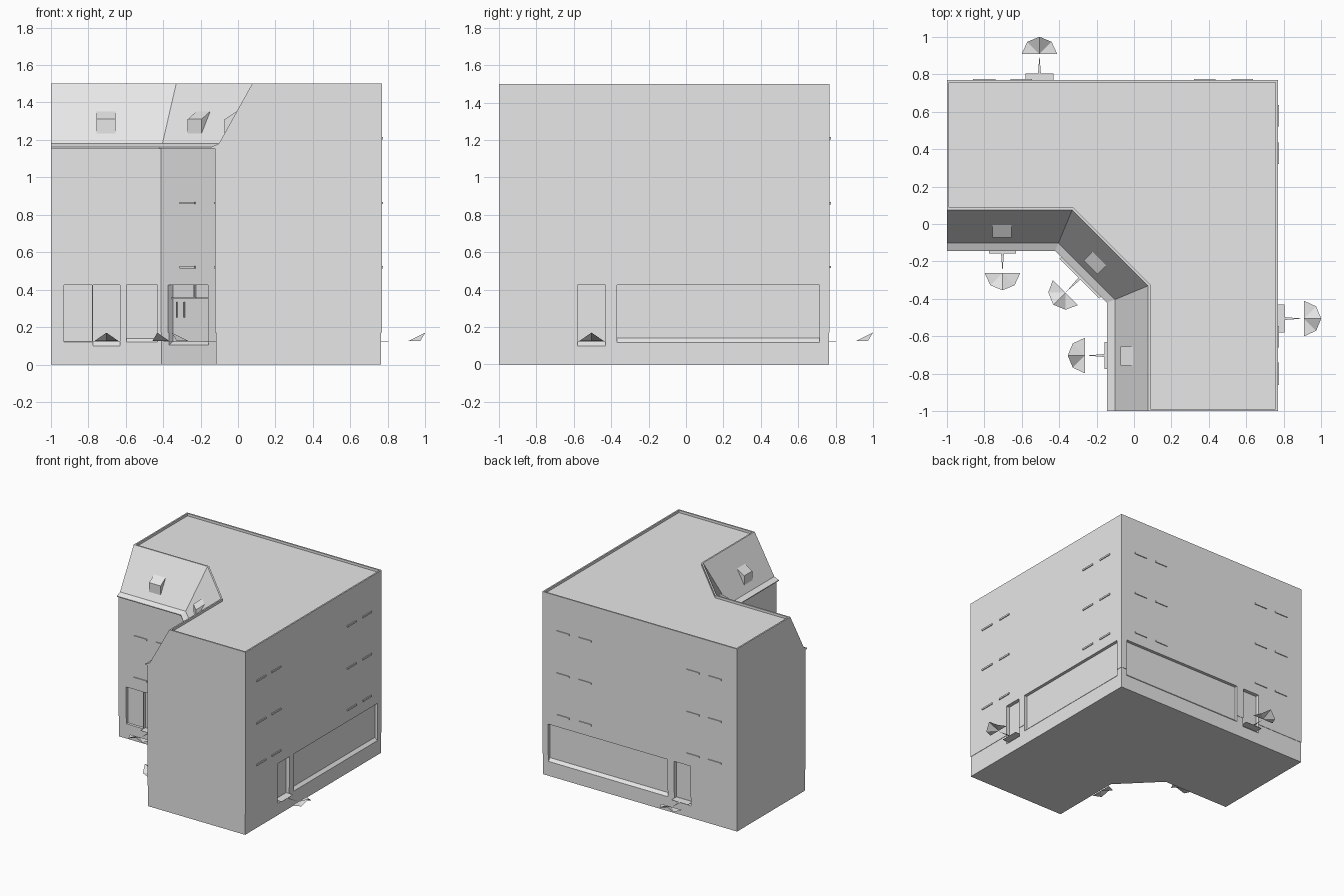
import bpy, bmesh
from mathutils import Vector

if "Cube" in bpy.data.objects:
    bpy.data.objects.remove(bpy.data.objects["Cube"])

S = 0.5 ** 0.5
INNER, OUTER = -0.122, 0.768

stone = bpy.data.materials.new("pale_stone")
stone.diffuse_color = (0.8, 0.8, 0.8, 1)
stone.use_nodes = True
stone.node_tree.nodes["Principled BSDF"].inputs["Base Color"].default_value = stone.diffuse_color

# Wall frames: origin on the wall, direction along it, direction outward
FRONT = (Vector((0, INNER, 0)), Vector((1, 0, 0)), Vector((0, -1, 0)))
LEFT = (Vector((INNER, 0, 0)), Vector((0, 1, 0)), Vector((-1, 0, 0)))
BACK = (Vector((0, OUTER, 0)), Vector((1, 0, 0)), Vector((0, 1, 0)))
RIGHT = (Vector((OUTER, 0, 0)), Vector((0, 1, 0)), Vector((1, 0, 0)))
CORNER = (Vector((INNER - 0.145, INNER - 0.145, 0)), Vector((S, -S, 0)), Vector((-S, -S, 0)))


def at(frame, u, d, z):
    o, along, out = frame
    return o + along * u + out * d + Vector((0, 0, z))


def make(name, bm):
    bmesh.ops.recalc_face_normals(bm, faces=bm.faces)
    me = bpy.data.meshes.new(name)
    bm.to_mesh(me)
    bm.free()
    ob = bpy.data.objects.new(name, me)
    bpy.context.collection.objects.link(ob)
    me.materials.append(stone)
    return ob


def prism(bm, frame, u0, u1, profile):
    """Extrude a (depth, height) profile along a wall."""
    ends = [[bm.verts.new(at(frame, u, d, z)) for d, z in profile] for u in (u0, u1)]
    n = len(profile)
    for i in range(n):
        j = (i + 1) % n
        bm.faces.new((ends[0][i], ends[0][j], ends[1][j], ends[1][i]))
    bm.faces.new(ends[0])
    bm.faces.new(ends[1][::-1])


def box(bm, frame, u0, u1, d0, d1, z0, z1):
    prism(bm, frame, u0, u1, [(d0, z0), (d1, z0), (d1, z1), (d0, z1)])


# Building body: stacked rings of the L-shaped plan with chamfered inner corner
def ring(bm, a, c, e, z):
    k = 0.29 + 0.586 * (a - INNER)
    pts = [(e, c), (c, c), (c, e), (a, e), (a, a - k), (a - k, a), (e, a)]
    return [bm.verts.new((x, y, z)) for x, y in pts]


bm = bmesh.new()
levels = [(-0.117, 0.765, -1, 0), (-0.117, 0.765, -1, 0.17),      # plinth
          (INNER, OUTER, -1, 0.17), (INNER, OUTER, -1, 1.153),    # walls
          (-0.143, OUTER, -1, 1.155), (-0.143, OUTER, -1, 1.162),  # eave
          (-0.102, OUTER, -1, 1.18), (0.076, OUTER, -1, 1.5),     # steep roof
          (0.088, 0.756, -0.988, 1.5), (0.088, 0.756, -0.988, 1.48)]  # rim
rings = [ring(bm, *lv) for lv in levels]
for lo, hi in zip(rings, rings[1:]):
    for i in range(7):
        j = (i + 1) % 7
        bm.faces.new((lo[i], lo[j], hi[j], hi[i]))
bm.faces.new(rings[0][::-1])
bm.faces.new(rings[-1])
body = make("building_body", bm)

# Door and shop window recesses with sloping bottoms
bm = bmesh.new()


def recess(frame, u0, u1, z0, z1, depth, rise):
    prism(bm, frame, u0, u1, [(0.03, z0 - rise), (0, z0), (-depth, z0 + rise),
                              (-depth, z1), (0.03, z1)])


for f in (BACK, RIGHT):
    recess(f, -0.58, -0.43, 0.095, 0.425, 0.03, 0.028)
    recess(f, -0.37, 0.715, 0.115, 0.425, 0.025, 0.025)
for f in (FRONT, LEFT):
    recess(f, -0.93, -0.779, 0.12, 0.425, 0.02, 0.004)
    recess(f, -0.775, -0.63, 0.095, 0.425, 0.03, 0.028)
    recess(f, -0.595, -0.43, 0.115, 0.425, 0.025, 0.025)
recess(CORNER, -0.15, 0.15, 0.1, 0.425, 0.035, 0.022)
cutter = make("recess_cutter", bm)
cutter.hide_render = True
cut = body.modifiers.new("recesses", "BOOLEAN")
cut.operation = 'DIFFERENCE'
cut.solver = 'EXACT'
cut.object = cutter
bpy.context.view_layer.objects.active = body
bpy.ops.object.modifier_apply(modifier=cut.name)
bpy.data.objects.remove(cutter)

# Window sills
bm = bmesh.new()
spans = [(-0.86, -0.74), (-0.66, -0.545), (0.32, 0.435), (0.52, 0.635)]
rows = (0.514, 0.856, 1.202)
for f, cols, zs in ((BACK, spans, rows), (RIGHT, spans, rows),
                    (FRONT, spans[:2], rows[:2]), (LEFT, spans[:2], rows[:2]),
                    (CORNER, [(-0.057, 0.057)], rows[:2])):
    for u0, u1 in cols:
        for z in zs:
            box(bm, f, u0, u1, -0.004, 0.007, z, z + 0.013)
make("window_sills", bm)

# Dormers on the steep roof
bm = bmesh.new()
for f, u in ((FRONT, -0.705), (LEFT, -0.705), (CORNER, 0)):
    prism(bm, f, u - 0.052, u + 0.052,
          [(-0.05, 1.228), (-0.05, 1.31), (-0.125, 1.358), (-0.125, 1.228)])
make("dormers", bm)

# Doorstep plates, thin arms and small fan canopies in front of each door
steps, arms, fans = bmesh.new(), bmesh.new(), bmesh.new()
for f, u, half in ((BACK, -0.505, 0.075), (RIGHT, -0.505, 0.075),
                   (FRONT, -0.7025, 0.073), (LEFT, -0.7025, 0.073), (CORNER, 0, 0.15)):
    box(steps, f, u - half, u + half, -0.03, 0.035, 0.12, 0.122)
    arms.faces.new([arms.verts.new(at(f, u + x, d, 0.122))
                    for x, d in ((-0.008, 0.03), (0.008, 0.03), (0, 0.135))])
    hub = fans.verts.new(at(f, u, 0.14, 0.125))
    rim = [fans.verts.new(at(f, u + x, d, z)) for x, d, z in
           ((-0.095, 0.14, 0.125), (-0.065, 0.205, 0.125), (0, 0.232, 0.17),
            (0.065, 0.205, 0.125), (0.095, 0.14, 0.125))]
    for a, b in zip(rim, rim[1:]):
        fans.faces.new((hub, a, b))
make("doorsteps", steps)
make("canopy_arms", arms)
make("fan_canopies", fans)

# Corner entrance: transom, mullion and handles
bm = bmesh.new()
box(bm, CORNER, -0.15, 0.15, -0.036, -0.025, 0.35, 0.358)
box(bm, CORNER, 0.016, 0.024, -0.036, -0.025, 0.358, 0.425)
for u in (-0.117, -0.062):
    box(bm, CORNER, u - 0.003, u + 0.003, -0.036, -0.028, 0.25, 0.335)
make("corner_entrance_trim", bm)
